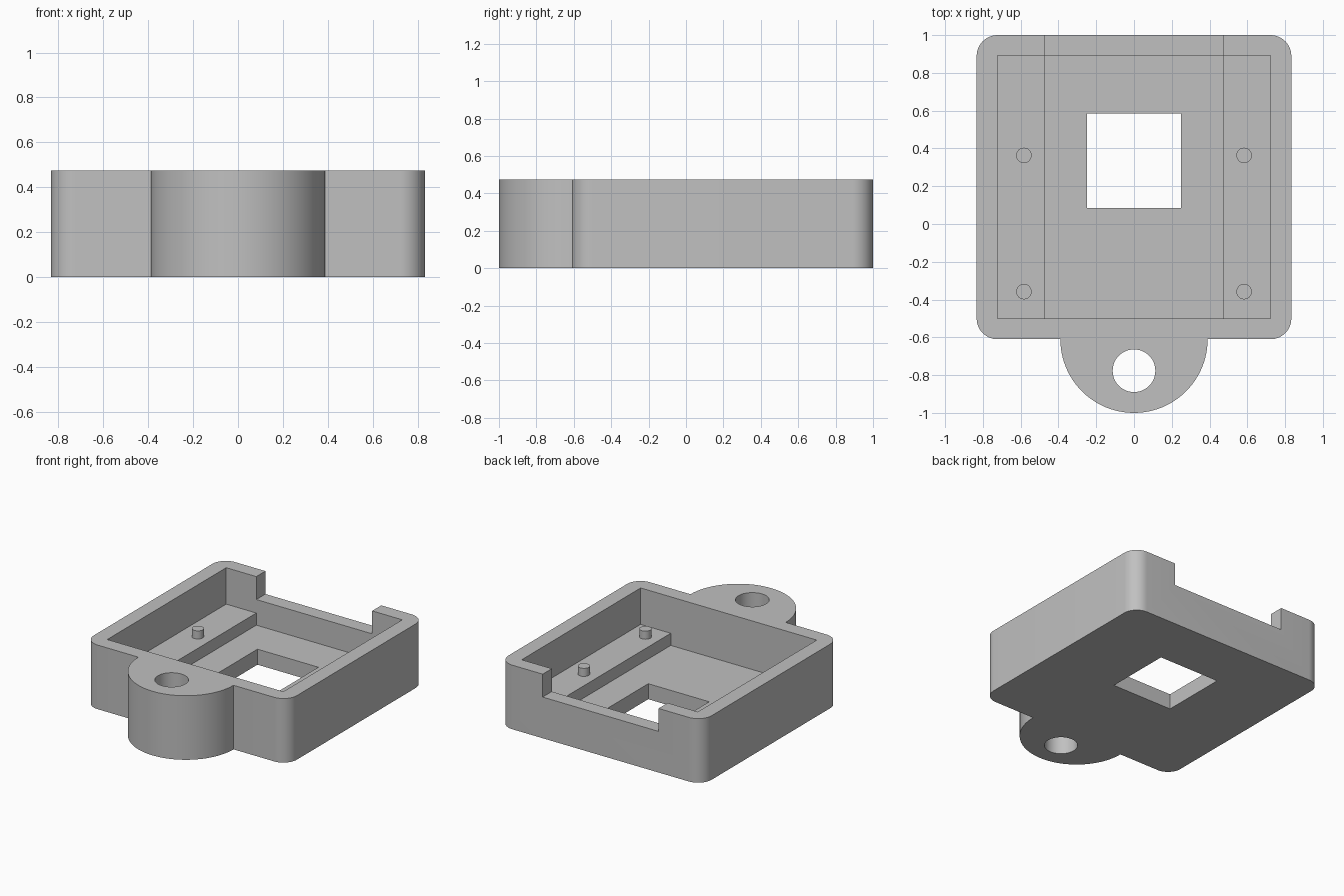
import bpy, bmesh
from math import sin, cos, pi, radians
from mathutils import Vector

if "Cube" in bpy.data.objects:
    bpy.data.objects.remove(bpy.data.objects["Cube"], do_unlink=True)

HEIGHT, FLOOR, LEDGE, NOTCH = 0.475, 0.115, 0.205, 0.305
HALF_W, FRONT, BACK, CORNER = 0.833, -0.61, 1.0, 0.11
TAB_R = 0.39
OVER = 0.2  # cutter overshoot

grey = bpy.data.materials.new("grey plastic")
grey.use_nodes = True
colour = (0.53, 0.53, 0.53, 1)
grey.diffuse_color = colour
grey.node_tree.nodes["Principled BSDF"].inputs["Base Color"].default_value = colour


def arc(cx, cy, r, start, end, steps):
    angles = [radians(start + (end - start) * i / steps) for i in range(steps + 1)]
    return [(cx + r * cos(a), cy + r * sin(a)) for a in angles]


def prism(name, outline, low, high, axis="z"):
    """Extrude an outline: xy along z, or xz along y."""
    place = (lambda p: (p[0], p[1], low)) if axis == "z" else (lambda p: (p[0], low, p[1]))
    move = Vector((0, 0, high - low) if axis == "z" else (0, high - low, 0))
    bm = bmesh.new()
    face = bm.faces.new([bm.verts.new(place(p)) for p in outline])
    grown = bmesh.ops.extrude_face_region(bm, geom=[face])["geom"]
    bmesh.ops.translate(bm, vec=move, verts=[v for v in grown if isinstance(v, bmesh.types.BMVert)])
    if face.is_valid and len(face.link_loops if hasattr(face, "link_loops") else face.loops) and \
            not any(f is not face and set(f.verts) == set(face.verts) for f in bm.faces) and \
            any(len(e.link_faces) < 2 for e in bm.edges):
        bmesh.ops.holes_fill(bm, edges=[e for e in bm.edges if len(e.link_faces) < 2])
    bmesh.ops.recalc_face_normals(bm, faces=bm.faces)
    mesh = bpy.data.meshes.new(name)
    bm.to_mesh(mesh)
    bm.free()
    mesh.materials.append(grey)
    obj = bpy.data.objects.new(name, mesh)
    bpy.context.collection.objects.link(obj)
    return obj


def box_outline(x0, x1, y0, y1):
    return [(x0, y0), (x1, y0), (x1, y1), (x0, y1)]


def smooth(obj):
    bpy.ops.object.select_all(action="DESELECT")
    obj.select_set(True)
    bpy.context.view_layer.objects.active = obj
    bpy.ops.object.shade_smooth_by_angle(angle=radians(30))


# Case body: rounded rectangle with a half-round lug on the front
inner_x, low_y, high_y = HALF_W - CORNER, FRONT + CORNER, BACK - CORNER
outline = (arc(0, FRONT, TAB_R, 180, 360, 48)
           + arc(inner_x, low_y, CORNER, 270, 360, 12)
           + arc(inner_x, high_y, CORNER, 0, 90, 12)
           + arc(-inner_x, high_y, CORNER, 90, 180, 12)
           + arc(-inner_x, low_y, CORNER, 180, 270, 12))
case = prism("case", outline, 0, HEIGHT)

# Cutters: stepped pocket, back notch, square window, lug hole
top = HEIGHT + OVER
channel, pocket = 0.475, 0.722
stepped = [(-channel, FLOOR), (channel, FLOOR), (channel, LEDGE), (pocket, LEDGE),
           (pocket, top), (-pocket, top), (-pocket, LEDGE), (-channel, LEDGE)]
cutters = [
    prism("pocket_cutter", stepped, -0.5, 0.893, axis="y"),
    prism("notch_cutter", box_outline(-channel, channel, 0.8, BACK + OVER), NOTCH, top),
    prism("window_cutter", box_outline(-0.25, 0.25, 0.085, 0.585), -OVER, LEDGE),
    prism("lug_hole_cutter", arc(0, -0.777, 0.113, 0, 352.5, 47), -OVER, top),
]
for cutter in cutters:
    cutter.hide_render = True
    cut = case.modifiers.new(cutter.name, "BOOLEAN")
    cut.operation, cut.solver, cut.object = "DIFFERENCE", "EXACT", cutter

# Apply the cuts and drop the cutters
bpy.context.view_layer.update()
result = bpy.data.meshes.new_from_object(case.evaluated_get(bpy.context.evaluated_depsgraph_get()))
case.modifiers.clear()
case.data = result
for cutter in cutters:
    bpy.data.objects.remove(cutter, do_unlink=True)
smooth(case)

# Locating pins on the side ledges
for side, x in (("left", 0.583), ("right", -0.583)):
    for end, y in (("front", -0.358), ("back", 0.363)):
        pin = prism(f"{end}_{side}_pin", arc(x, y, 0.041, 0, 345, 23), LEDGE - 0.02, LEDGE + 0.06)
        smooth(pin)
